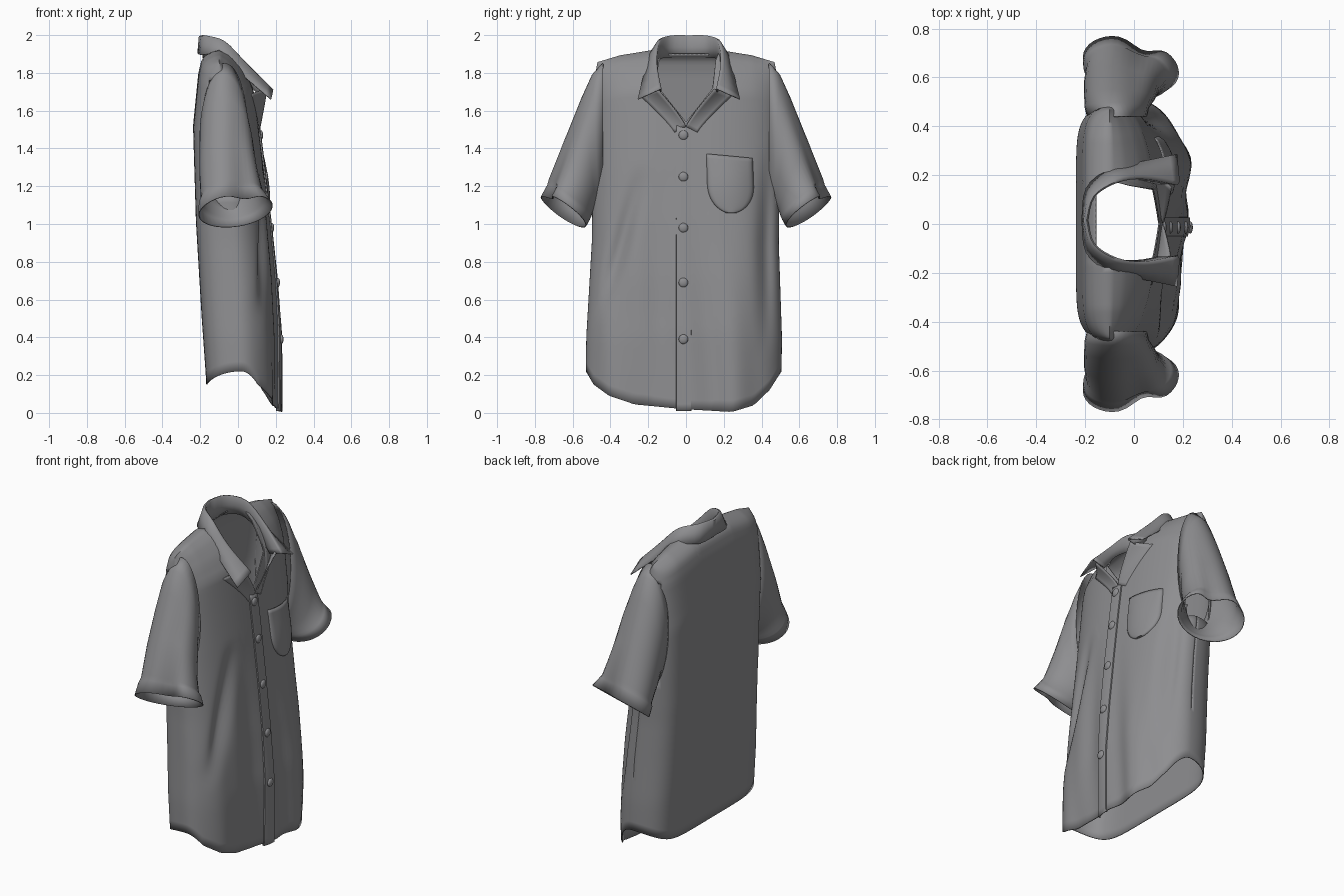
import bpy, bmesh, math
from math import sin, cos, pi, exp
from mathutils import Vector

if "Cube" in bpy.data.objects:
    bpy.data.objects.remove(bpy.data.objects["Cube"], do_unlink=True)

cloth = bpy.data.materials.new("grey cloth")
cloth.use_nodes = True
GREY = (0.27, 0.27, 0.28, 1)
cloth.diffuse_color = GREY
cloth.node_tree.nodes["Principled BSDF"].inputs["Base Color"].default_value = GREY


def curve(pts, v):
    """Piecewise linear profile lookup."""
    if v <= pts[0][0]:
        return pts[0][1]
    for (a, p), (b, q) in zip(pts, pts[1:]):
        if v <= b:
            return p + (q - p) * (v - a) / (b - a)
    return pts[-1][1]


def path(pts, t):
    """Smooth point on a path, t in 0..1."""
    n = len(pts) - 1
    i = min(int(t * n), n - 1)
    f = t * n - i
    p = [Vector(pts[max(0, min(n, i + k))]) for k in (-1, 0, 1, 2)]
    return p[1] + 0.5 * f * (p[2] - p[0] + f * (2 * p[0] - 5 * p[1] + 4 * p[2] - p[3]
                             + f * (3 * (p[1] - p[2]) + p[3] - p[0])))


def bump(v, mid, wide):
    return exp(-((v - mid) / wide) ** 2)


def add_grid(bm, rows, closed=False):
    vs = [[bm.verts.new(p) for p in r] for r in rows]
    for a, b in zip(vs, vs[1:]):
        for i in range(len(a) if closed else len(a) - 1):
            j = (i + 1) % len(a)
            bm.faces.new((a[i], a[j], b[j], b[i]))


def finish(name, bm, thick=0.006):
    bmesh.ops.remove_doubles(bm, verts=bm.verts, dist=0.0005)
    bmesh.ops.recalc_face_normals(bm, faces=bm.faces)
    me = bpy.data.meshes.new(name)
    bm.to_mesh(me)
    bm.free()
    me.materials.append(cloth)
    ob = bpy.data.objects.new(name, me)
    bpy.context.collection.objects.link(ob)
    bpy.ops.object.select_all(action="DESELECT")
    ob.select_set(True)
    bpy.context.view_layer.objects.active = ob
    bpy.ops.object.shade_smooth_by_angle(angle=math.radians(60))
    if thick:
        m = ob.modifiers.new("thickness", "SOLIDIFY")
        m.thickness = thick
        m.offset = 0


def sheet(name, rows, closed=False):
    bm = bmesh.new()
    add_grid(bm, rows, closed)
    finish(name, bm)


# Body shape rules: half width by height, depths by distance below the shoulder
WIDTH = [(0, .515), (.4, .515), (.9, .492), (1.6, .49), (1.75, .485), (1.86, .465)]
FRONT = [(0, -.1), (.03, -.04), (.1, .025), (.2, .08), (.4, .105), (.6, .13),
         (.9, .165), (1.2, .195), (1.5, .215)]
BACK = [(0, -.1), (.015, -.15), (.05, -.19), (.12, -.207), (.4, -.235),
        (.9, -.22), (1.4, -.19), (1.75, -.165)]
SIDE = [(0, -.1), (.4, -.07), (1.2, 0), (1.7, .02)]
SHOULDER = [(.17, 1.92), (.36, 1.89), (.48, 1.855)]
NECK = [(0, 1.54), (.14, 1.72), (.17, 1.92)]
HEM = [(-.5, .22), (-.46, .15), (-.38, .09), (-.25, .045), (0, .02),
       (.25, .005), (.36, .04), (.44, .12), (.5, .22)]


def shift(z):
    return -0.015 * max(0, 1 - z / 1.2)


def crease(y, z, a, b, wide):
    """Soft valley along the line from a to b."""
    t = max(0, min(1, (z - a[1]) / (b[1] - a[1])))
    return bump(y, a[0] + (b[0] - a[0]) * t, wide) * sin(pi * t)


def body_x(u, z, front):
    s = curve(SHOULDER, abs(u) * .48) - z
    side = curve(SIDE, s)
    edge = max(0, 1 - abs(u) ** (2.7 if front else 8)) ** 0.5
    x = side + (curve(FRONT if front else BACK, s) - side) * edge
    if front:
        y = u * .5
        low = max(0, min(1, (1.3 - z) / .8))
        x += low * edge * (.035 * bump(y, .29, .1) - .025 * bump(y, -.17, .1)
                           + .006 * sin(30 * y + 3 * z))
        x -= 0.035 * crease(y, z, (-.24, 1.3), (-.44, .5), .045)
        x -= 0.03 * crease(y, z, (.44, 1.4), (.42, .3), .04)
    return x


def on_front(y, z, lift=0.0):
    u = (y - shift(z)) / curve(WIDTH, z)
    return (body_x(u, z, True) + lift, y, z)


def panel(front, cols=64, rows=44):
    out = []
    for i in range(cols + 1):
        u = sin(pi / 2 * (2 * i / cols - 1))
        y0 = abs(u) * .48
        top = curve(SHOULDER, y0)
        if y0 < .17:
            top = curve(NECK, y0) if front else 1.9
        hem = curve(HEM, u * .5) if front else .15 + .07 * abs(u) ** 6
        line = []
        for k in range(rows + 1):
            z = hem + (top - hem) * (1 - (1 - k / rows) ** 1.4)
            line.append((body_x(u, z, front), u * curve(WIDTH, z) + shift(z), z))
        out.append(line)
    return out


# Body with open hem, neck and armholes
bm = bmesh.new()
for is_front in (True, False):
    add_grid(bm, panel(is_front))
holes = [f for f in bm.faces if abs(f.calc_center_median().y) > .46
         and 1.14 < f.calc_center_median().z < 1.76
         and -.15 < f.calc_center_median().x < .01]
bmesh.ops.delete(bm, geom=holes, context="FACES")
finish("shirt_body", bm)

# Sleeves: outer (y, z), inner (y, z), back x, front x
RINGS = [((.44, 1.85), (.44, 1.12), -.19, .05), ((.495, 1.79), (.465, 1.10), -.2, .06),
         ((.55, 1.67), (.48, 1.09), -.2, .08), ((.64, 1.45), (.495, 1.07), -.2, .1),
         ((.725, 1.24), (.505, 1.04), -.19, .13), ((.735, 1.21), (.51, 1.03), -.2, .145),
         ((.77, 1.15), (.53, .995), -.2, .175)]
for sign, side_name in ((1, "left"), (-1, "right")):
    rows = []
    for n, ((oy, oz), (iy, iz), xb, xf) in enumerate(RINGS):
        k = n / (len(RINGS) - 1)
        row = []
        for j in range(40):
            a = 2 * pi * j / 40
            c, s = cos(a), sin(a)
            # The fold gives the opening two lobes
            r = s * (1 - .45 * k ** 2 * bump(a, 1.0, .38))
            x = (xb + xf) / 2 + (xf - xb) / 2 * c - .05 * k * s
            y = (oy + iy) / 2 + (oy - iy) / 2 * r
            z = (oz + iz) / 2 + (oz - iz) / 2 * r + .045 * k * c
            row.append((x, sign * y, z))
        rows.append(row)
    sheet("sleeve_" + side_name, rows, closed=True)

# Collar: stand, fold and turned-down leaf, mirrored about the back centre
STAND = [(-.185, 0, 1.88), (-.165, .1, 1.88), (-.09, .155, 1.87), (.01, .165, 1.80), (.10, .15, 1.69)]
FOLD = [(-.195, 0, 1.992), (-.165, .1, 1.99), (-.07, .16, 1.96), (.04, .175, 1.85), (.18, .15, 1.71)]
LEAF = [(-.212, 0, 1.905), (-.195, .13, 1.895), (-.10, .21, 1.895), (.01, .235, 1.80), (.175, .27, 1.66)]
rows = []
for i in range(-16, 17):
    t, sign = abs(i) / 16, 1 if i >= 0 else -1
    a, b, c = (path(p, t) for p in (STAND, FOLD, LEAF))
    out = Vector((c.x - a.x, c.y - a.y, 0)).normalized() * .01
    line = [a, (a + b) / 2, b - out * .4, b + Vector((0, 0, .004)), b + out, b * .6 + c * .4 + out * .6, c]
    rows.append([(p.x, sign * p.y + .015, p.z) for p in line])
sheet("collar", rows)

# Lapels spreading from below the collar into the placket
for sign, side_name in ((1, "left"), (-1, "right")):
    rows = []
    for i in range(13):
        t = i / 12
        y, z = .15 * (1 - t) ** 1.2, 1.715 - .2 * t
        row = []
        for j in range(7):
            w = j / 6
            lift = (.065 * (1 - t) + .01) * (1 - w) ** 1.5
            row.append(on_front(sign * (y + .1 * w * (1 - .4 * t)), z - .03 * w, lift + .001))
        rows.append(row)
    sheet("lapel_" + side_name, rows)

# Button placket
rows = []
for i in range(41):
    z = .01 + 1.51 * i / 40
    mid = -.012
    rows.append([on_front(mid + dy, z, up) for dy, up in
                 ((-.038, -.003), (-.036, .007), (0, .009), (.036, .007), (.038, -.003))])
sheet("placket", rows)

# Buttons
for n, z in enumerate((1.47, 1.25, .98, .69, .39)):
    bm = bmesh.new()
    bmesh.ops.create_uvsphere(bm, u_segments=20, v_segments=10, radius=.025)
    bmesh.ops.scale(bm, vec=(.45, 1, 1), verts=bm.verts)
    bmesh.ops.translate(bm, vec=on_front(-.014, z, .011), verts=bm.verts)
    finish("button_%d" % (n + 1), bm, 0)

# Chest pocket with rounded bottom and loose top
rows = []
for i in range(21):
    v = (i / 20) ** 1.5
    z = 1.06 + .3 * v
    half = .125 * max(.25, (1 - max(0, 1 - v / .5) ** 2.2) ** .5)
    row = []
    for j in range(17):
        w = j / 8 - 1
        puff = .006 + .022 * (1 - w * w) * sin(pi * min(1, .1 + v * .75))
        row.append(on_front(.24 - .01 * v + half * w, z - .012 * v * w,
                            -.003 if abs(w) == 1 or i == 0 else puff))
    rows.append(row)
sheet("chest_pocket", rows)
